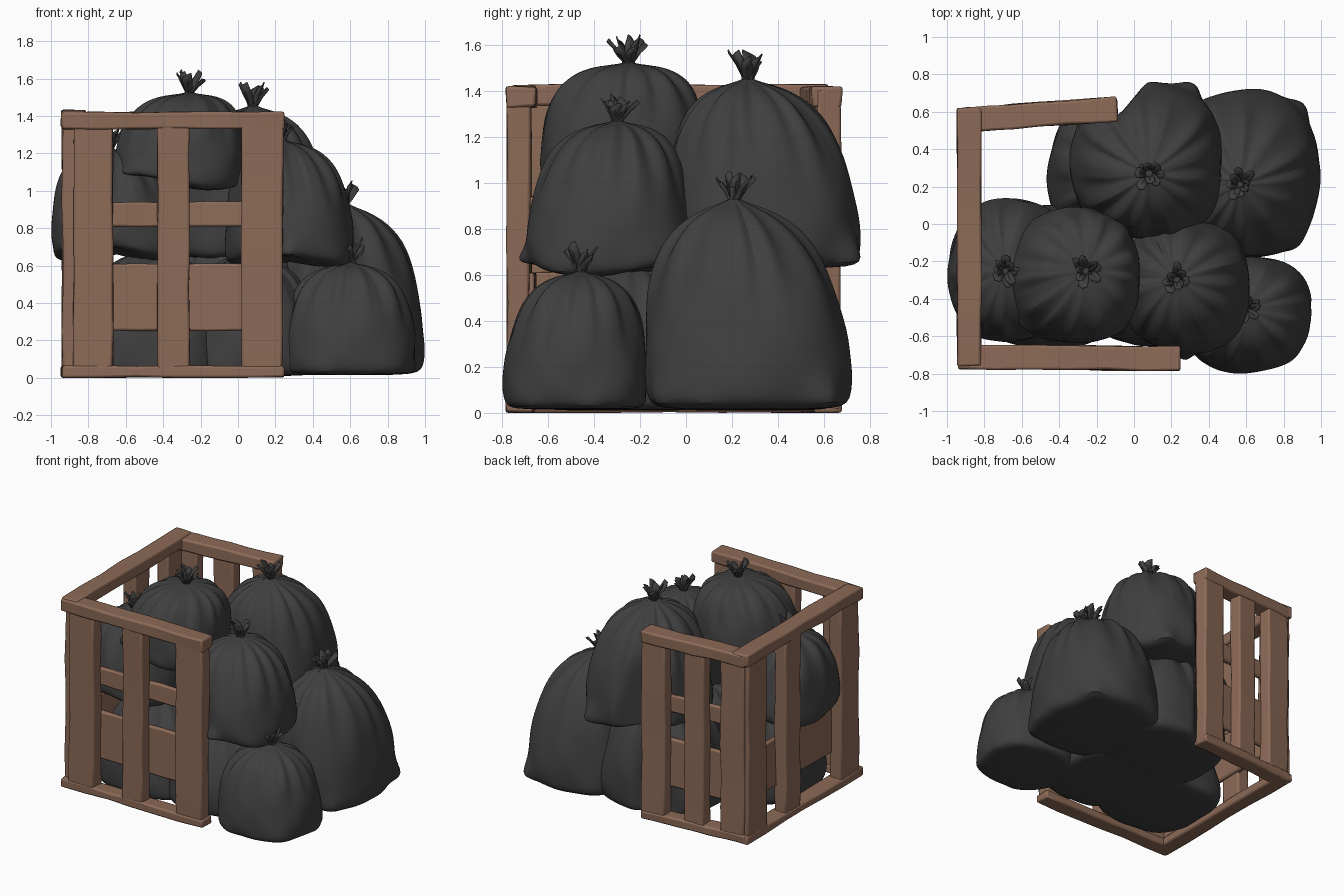
import bpy, bmesh, math, random
from mathutils import Vector, Matrix

rng = random.Random(7)
if "Cube" in bpy.data.objects:
    bpy.data.objects.remove(bpy.data.objects["Cube"], do_unlink=True)


def material(name, rgb):
    m = bpy.data.materials.new(name)
    m.use_nodes = True
    m.diffuse_color = (*rgb, 1)
    bsdf = m.node_tree.nodes["Principled BSDF"]
    bsdf.inputs["Base Color"].default_value = (*rgb, 1)
    bsdf.inputs["Roughness"].default_value = 0.8
    return m


WOOD = material("brown wood", (0.265, 0.145, 0.096))
PLASTIC = material("dark grey plastic", (0.05, 0.05, 0.05))


def finish(name, bm, mat, angle=40):
    bmesh.ops.recalc_face_normals(bm, faces=bm.faces)
    mesh = bpy.data.meshes.new(name)
    bm.to_mesh(mesh)
    bm.free()
    mesh.materials.append(mat)
    ob = bpy.data.objects.new(name, mesh)
    bpy.context.collection.objects.link(ob)
    bpy.ops.object.select_all(action="DESELECT")
    ob.select_set(True)
    bpy.context.view_layer.objects.active = ob
    bpy.ops.object.shade_smooth_by_angle(angle=math.radians(angle))
    return ob


# ---- crate: rough-hewn beams, slightly wavy along their length ----
def beam(name, frame, lo, hi, wobble=0.005):
    lo, hi = Vector(lo), Vector(hi)
    size, mid = hi - lo, (lo + hi) / 2
    axis = max(range(3), key=lambda i: size[i])
    bm = bmesh.new()
    bmesh.ops.create_cube(bm, size=1)
    long_edges = [e for e in bm.edges
                  if abs(e.verts[0].co[axis] - e.verts[1].co[axis]) > 0.5]
    bmesh.ops.subdivide_edges(bm, edges=long_edges, cuts=5, use_grid_fill=True)
    for v in bm.verts:
        v.co = mid + v.co * size
        for i in range(3):
            v.co[i] += rng.uniform(-wobble, wobble) * (i != axis or 0.5)
        v.co.z = max(v.co.z, 0)
    bm.transform(frame)
    ob = finish(name, bm, WOOD)
    bev = ob.modifiers.new("worn edges", "BEVEL")
    bev.width = 0.012
    bev.segments = 2


# Wall frame: x runs along the wall, y points into the crate
def wall(name, start, end, posts, rail=True, height=1.42):
    a, b = Vector((*start, 0)), Vector((*end, 0))
    d = b - a
    n = d.length
    frame = Matrix.Translation(a) @ Matrix.Rotation(math.atan2(d.y, d.x), 4, "Z")
    beam(name + "_top_rail", frame, (0, -0.06, height - 0.09), (n, 0.07, height))
    beam(name + "_bottom_rail", frame, (0, -0.06, 0), (n, 0.06, 0.065))
    for i, (p, w) in enumerate(posts):
        beam(f"{name}_post_{i + 1}", frame, (p, -0.055, 0.01), (p + w, 0.045, height - 0.01))
    beam(name + "_low_board", frame, (0.04, 0.03, 0.25), (n - 0.05, 0.065, 0.61))
    if rail:
        beam(name + "_middle_rail", frame, (0.04, 0.03, 0.81), (n - 0.05, 0.07, 0.94))


wall("front_wall", (-0.94, -0.715), (0.25, -0.725), [(0.06, 0.21), (0.51, 0.17), (0.96, 0.22)])
wall("side_wall", (-0.885, 0.62), (-0.885, -0.76),
     [(0.02, 0.23), (0.47, 0.18), (1.13, 0.22)], False, 1.43)
wall("back_wall", (-0.09, 0.62), (-0.92, 0.56), [(0.0, 0.19), (0.34, 0.16), (0.63, 0.19)])

# ---- rubbish bags ----
PROFILE = [(0.5, 0.0), (0.85, 0.005), (0.95, 0.03), (0.985, 0.08), (1.0, 0.18),
           (0.99, 0.28), (0.97, 0.38), (0.925, 0.5), (0.87, 0.6), (0.79, 0.7),
           (0.69, 0.79), (0.57, 0.86), (0.44, 0.915), (0.3, 0.955), (0.18, 0.98),
           (0.09, 1.0), (0.05, 1.015)]
SEGMENTS = 72


# Bags inside the crate are flattened where they press on its walls
def press(x, y, z):
    back = 0.57 + max(0, x + 0.09) * 1.2
    front = -0.655 - max(0, x - 0.2) * 1.5
    side = -0.825 if z < 0.6 else -1
    return max(side, x), max(front, min(back, y)), z


# fullness below 1 makes the shoulders rounder, boxy squares off the base
def bag(name, center, radius, base, neck, knot, ears=(), lift=0.0, fullness=0.85, boxy=0.4):
    rx, ry = radius
    h = neck - base
    phase = [rng.uniform(0, math.tau) for _ in range(5)]
    folds = [rng.uniform(-1, 1) for _ in range(SEGMENTS)]
    bm = bmesh.new()
    rings = []
    for r, t in PROFILE:
        ring = []
        near_knot = max(0, (t - 0.35) / 0.65) ** 1.5
        for s in range(SEGMENTS):
            a = math.tau * s / SEGMENTS
            c, sn = math.cos(a), math.sin(a)
            # slightly square section low down, round at the neck
            square = (c ** 4 + sn ** 4) ** -0.25
            k = (r ** fullness if t > 0.3 and r > 0.1 else r) * (1 + (square - 1) * boxy * (1 - t))
            # gathered pleats, broad dents and diagonal creases
            k *= 1 + 0.085 * near_knot * (math.sin(13 * a + phase[0] + math.sin(3 * a)) + 0.7 * folds[s])
            k *= 1 + 0.016 * math.sin(3 * a + phase[1] + 5 * t) + 0.012 * math.sin(5 * a + phase[2] - 9 * t)
            k *= 1 + 0.01 * math.sin(9 * a + phase[3] + 17 * t) * (1 - t)
            # pulled corners of the bottom seam
            for deg, length in ears:
                da = (a - math.radians(deg) + math.pi) % math.tau - math.pi
                k += length * math.exp(-(da / 0.17) ** 2 - ((t - 0.04) / 0.07) ** 2)
            w = min(1, t) ** 2
            x = center[0] + (knot[0] - center[0]) * w + rx * k * c
            y = center[1] + (knot[1] - center[1]) * w + ry * k * sn
            sag = lift * max(0, 1 - t * 4) * (0.5 + 0.5 * math.sin(2 * a + phase[4]))
            ring.append(bm.verts.new(press(x, y, base + h * t + sag)))
        rings.append(ring)
    for lower, upper in zip(rings, rings[1:]):
        for s in range(SEGMENTS):
            q = (s + 1) % SEGMENTS
            bm.faces.new((lower[s], lower[q], upper[q], upper[s]))
    bottom = bm.verts.new((*center, base + lift * 0.5))
    for s in range(SEGMENTS):
        bm.faces.new((bottom, rings[0][(s + 1) % SEGMENTS], rings[0][s]))
    bm.faces.new(rings[-1])
    ob = finish(name, bm, PLASTIC, 50)
    sub = ob.modifiers.new("smooth film", "SUBSURF")
    sub.levels = sub.render_levels = 1
    frill(name + "_tied_end", knot, neck)


# Loose torn strips fanning out above the tie
def frill(name, knot, z):
    bm = bmesh.new()
    count = 8
    for i in range(count):
        a = math.tau * i / count + rng.uniform(-0.25, 0.25)
        out = Vector((math.cos(a), math.sin(a), 0))
        side = Vector((-out.y, out.x, 0))
        reach, tall = rng.uniform(0.05, 0.1), rng.uniform(0.07, 0.125)
        tip = rng.uniform(0.01, 0.03)
        rows = [(0.03, -0.02, 0.016), (0.022, 0.01, 0.016),
                (reach * 0.6, tall * 0.6, 0.024), (reach, tall, tip)]
        strip = []
        for r, dz, w in rows:
            mid = Vector((*knot, z + dz)) + out * r
            strip.append([bm.verts.new(mid + side * w * k - out * 0.012 * abs(k)
                                       + Vector((0, 0, dz * 0.12 * k))) for k in (-1, 0, 1)])
        for p, q in zip(strip, strip[1:]):
            for j in (0, 1):
                bm.faces.new((p[j], p[j + 1], q[j + 1], q[j]))
    ob = finish(name, bm, PLASTIC, 30)
    ob.modifiers.new("film", "SOLIDIFY").thickness = 0.006


# Bottom layer
bag("bag_floor_front_inner", (-0.46, -0.28), (0.38, 0.385), 0.01, 0.68, (-0.46, -0.25), boxy=0.9)
bag("bag_floor_front_middle", (0.08, -0.27), (0.36, 0.385), 0.01, 0.66, (0.05, -0.25), boxy=0.6)
bag("bag_floor_back", (-0.03, 0.27), (0.43, 0.4), 0.01, 0.8, (0.0, 0.28), boxy=0.7)
bag("bag_outer_back", (0.585, 0.27), (0.415, 0.45), 0.015, 0.92, (0.57, 0.21),
    [(46, 0.13), (-52, 0.12)], fullness=0.95)
bag("bag_outer_front", (0.595, -0.48), (0.355, 0.315), 0.015, 0.61, (0.6, -0.46),
    [(15, 0.06), (-110, 0.05)], fullness=0.75)

# Upper layer
bag("bag_upper_left", (-0.65, -0.25), (0.345, 0.385), 0.62, 1.22, (-0.69, -0.25), [(130, 0.08)], 0.08, 0.75)
bag("bag_upper_front", (0.28, -0.34), (0.345, 0.355), 0.59, 1.265, (0.23, -0.3),
    [(-95, 0.2), (20, 0.04)], 0.06, 0.7)
bag("bag_upper_back", (0.07, 0.34), (0.41, 0.42), 0.63, 1.445, (0.08, 0.27), [(58, 0.2), (-10, 0.05)], 0.05)

# Crowning bag
bag("bag_top", (-0.315, -0.28), (0.35, 0.365), 1.0, 1.52, (-0.26, -0.25), [(-140, 0.05)], 0.08, 0.62)
